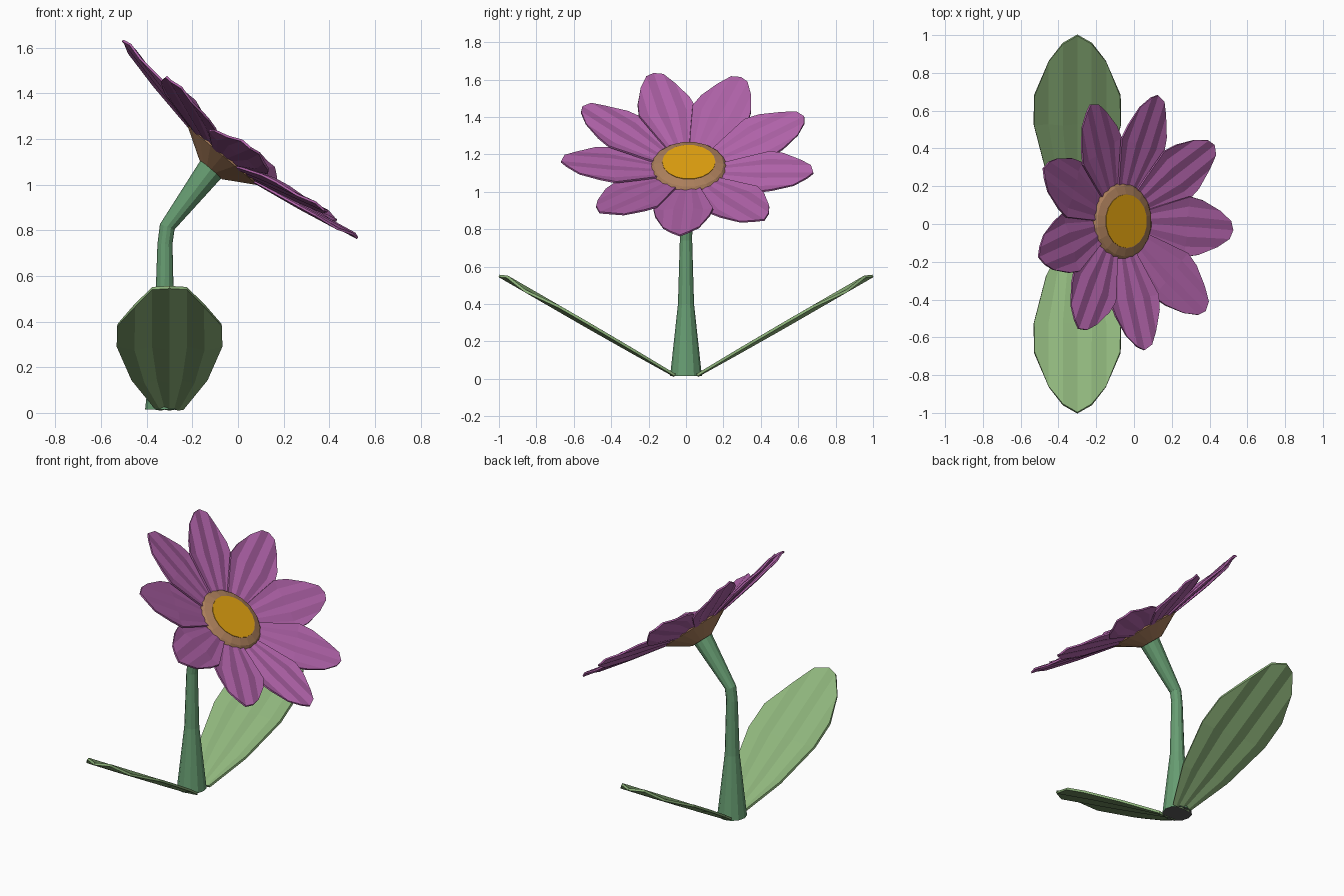
import bpy, bmesh, math
from mathutils import Matrix, Vector

if "Cube" in bpy.data.objects:
    bpy.data.objects.remove(bpy.data.objects["Cube"])


def mat(name, r, g, b):
    m = bpy.data.materials.new(name)
    lin = [((c / 255 + 0.055) / 1.055) ** 2.4 if c > 10 else c / 255 / 12.92 for c in (r, g, b)]
    m.diffuse_color = (*lin, 1)
    m.use_nodes = True
    m.node_tree.nodes["Principled BSDF"].inputs["Base Color"].default_value = m.diffuse_color
    return m


PURPLE = mat("petal purple", 175, 98, 168)
LEAF = mat("leaf green", 142, 180, 123)
STEM = mat("stem green", 103, 157, 114)
BROWN = mat("cup brown", 170, 126, 91)
YELLOW = mat("centre yellow", 224, 161, 16)
DARK = mat("base dark grey", 90, 90, 90)


def finish(name, bm, *mats):
    bmesh.ops.recalc_face_normals(bm, faces=bm.faces)
    me = bpy.data.meshes.new(name)
    bm.to_mesh(me)
    bm.free()
    for m in mats:
        me.materials.append(m)
    ob = bpy.data.objects.new(name, me)
    bpy.context.collection.objects.link(ob)
    return ob


def blade(name, rows, amp, thick, matrix, material, strips=6):
    """Pleated blade along +x; rows = (length, half width, rounding of the row)."""
    bm = bmesh.new()
    wmax = max(r[1] for r in rows)
    grid = []
    for x, w, sag in rows:
        line = []
        for i in range(strips + 1):
            u = 2 * i / strips - 1
            z = amp * (-1) ** i * w / wmax
            line.append(bm.verts.new(matrix @ Vector((x - sag * u * u, u * w, z))))
        grid.append(line)
    for a, b in zip(grid, grid[1:]):
        for i in range(strips):
            bm.faces.new((a[i], b[i], b[i + 1], a[i + 1]))
    ob = finish(name, bm, material)
    s = ob.modifiers.new("thickness", 'SOLIDIFY')
    s.thickness = thick
    s.offset = 0
    return ob


def rings(name, sections, sides, *mats):
    """Skin through circles given as (matrix, radius), capped at both ends."""
    bm = bmesh.new()
    loops = []
    for m, r in sections:
        loops.append([bm.verts.new(m @ Vector((r * math.cos(2 * math.pi * i / sides),
                                               r * math.sin(2 * math.pi * i / sides), 0)))
                      for i in range(sides)])
    for a, b in zip(loops, loops[1:]):
        for i in range(sides):
            j = (i + 1) % sides
            bm.faces.new((a[i], a[j], b[j], b[i]))
    cap = bm.faces.new(loops[0][::-1])
    bm.faces.new(loops[-1])
    if len(mats) > 1:
        cap.material_index = 1
    return finish(name, bm, *mats)


def rot(deg, axis):
    return Matrix.Rotation(math.radians(deg), 4, axis)


T = Matrix.Translation

# Stem: flared foot, straight shaft, bent neck widening to the cup
path = [(-0.322, 0.015, 0.085, 0), (-0.322, 0.40, 0.043, 0), (-0.32, 0.74, 0.033, 0),
        (-0.31, 0.815, 0.034, 20), (-0.118, 1.068, 0.06, 40)]
rings("stem", [(T((x, 0, z)) @ rot(a, 'Y'), r) for x, z, r, a in path], 12, STEM, DARK)

# Flower head frame: local z is the direction the flower faces
head = Matrix(((0, -0.765, 0.644, -0.065), (1, 0, 0, 0.015),
               (0, 0.644, 0.765, 1.13), (0, 0, 0, 1)))

# Cup and raised rim, with the flat yellow centre on top
profile = [(0.065, -0.085), (0.203, -0.004), (0.203, 0.006), (0.187, 0.022), (0.145, 0.036)]
rings("flower_cup", [(head @ T((0, 0, h)), r) for r, h in profile], 18, BROWN)
rings("flower_centre", [(head @ T((0, 0, h)), 0.142) for h in (0.032, 0.039)], 18, YELLOW)

# Nine cupped petals, each rolled slightly so neighbours overlap
petal_rows = [(0.13, 0.055, 0), (0.25, 0.10, 0), (0.42, 0.16, 0), (0.70, 0.145, 0.2)]
for k in range(9):
    m = head @ rot(-94 + 40 * k, 'Z') @ T((0, 0, -0.035)) @ rot(-11.5, 'Y') @ rot(4, 'X')
    blade(f"petal_{k + 1}", petal_rows, 0.005, 0.01, m, PURPLE)

# Two broad leaves rising from the foot of the stem
leaf_rows = [(0, 0.06, 0), (0.25, 0.165, 0), (0.54, 0.23, 0), (1.08, 0.228, 0.36)]
for name, turn in (("leaf_back", 90), ("leaf_front", -90)):
    m = T((-0.30, math.copysign(0.06, turn), 0.018)) @ rot(turn, 'Z') @ rot(-30, 'Y')
    blade(name, leaf_rows, 0.009, 0.014, m, LEAF)
